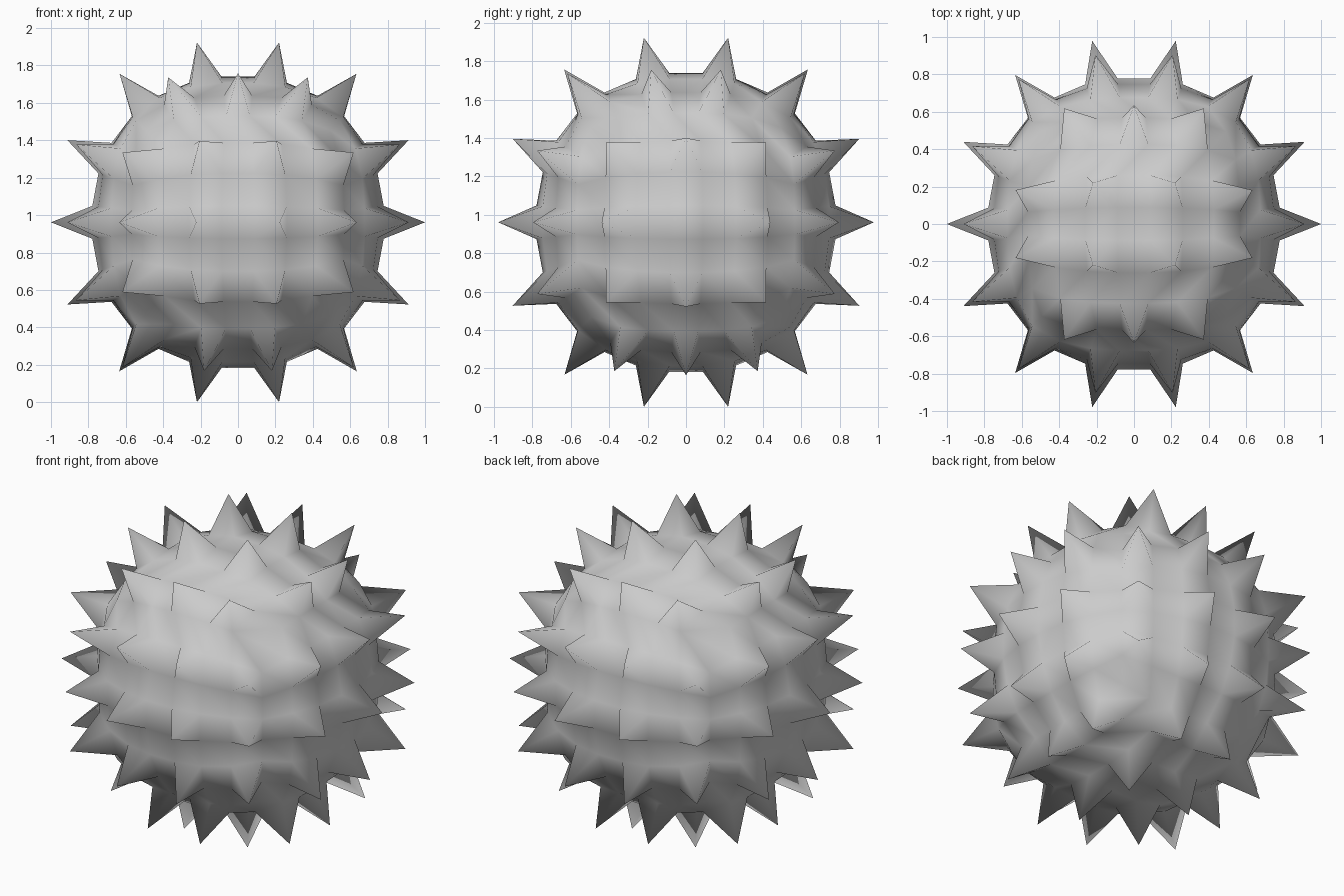
import bpy
import bmesh
from math import pi, tan
from mathutils import Vector

old = bpy.data.objects.get("Cube")
if old:
    bpy.data.objects.remove(old, do_unlink=True)

CELLS = 7            # grid cells along each side of the rounded cube
BODY_RADIUS = 0.787
TIP_RADIUS = 1.0


def is_spike(face):
    """Alternating cells carry spikes; each pair of sides has its own rhythm."""
    c = face.calc_center_median() * (CELLS / 2)
    axis = max(range(3), key=lambda k: abs(c[k]))
    i, j, k = (abs(round(v)) for v in c)
    if axis == 0:                       # left and right: three by three
        return j in (0, 2) and k in (0, 2)
    if axis == 1:                       # front and back: four by three
        return i in (1, 3) and k in (0, 2)
    if c.z < 0:                         # underside is the top turned a quarter
        i, j = j, i
    return (j == 3 and i in (0, 2)) or (j == 1 and i in (1, 3))


def bulge(d):
    """Slightly fuller towards the cube's edges and corners."""
    edge = 1 - sum(v ** 4 for v in d)
    return 1 + 0.04 * edge + 1.6 * (d.x * d.y * d.z) ** 2


# Gridded cube
bm = bmesh.new()
bmesh.ops.create_cube(bm, size=2)
bmesh.ops.subdivide_edges(bm, edges=bm.edges[:], cuts=CELLS - 1,
                          use_grid_fill=True)

# Split the chosen cells into pyramids
spikes = [f for f in bm.faces if is_spike(f)]
tips = set(bmesh.ops.poke(bm, faces=spikes)["verts"])

# Round the cube with even angles and raise the tips
for v in bm.verts:
    d = Vector([tan(c * pi / 4) for c in v.co]).normalized()
    v.co = d * bulge(d) * (TIP_RADIUS if v in tips else BODY_RADIUS)

# Stand it on the ground
low = min(v.co.z for v in bm.verts)
bmesh.ops.translate(bm, verts=bm.verts[:], vec=(0, 0, -low))
bmesh.ops.recalc_face_normals(bm, faces=bm.faces[:])
for f in bm.faces:
    f.smooth = True

mesh = bpy.data.meshes.new("spiked_ball")
bm.to_mesh(mesh)
bm.free()
ball = bpy.data.objects.new("spiked_ball", mesh)
bpy.context.collection.objects.link(ball)

# Plain grey material
grey = bpy.data.materials.new("light_grey")
grey.use_nodes = True
colour = (0.6, 0.6, 0.6, 1)
grey.diffuse_color = colour
for node in grey.node_tree.nodes:
    if node.type == "BSDF_PRINCIPLED":
        node.inputs["Base Color"].default_value = colour
mesh.materials.append(grey)
